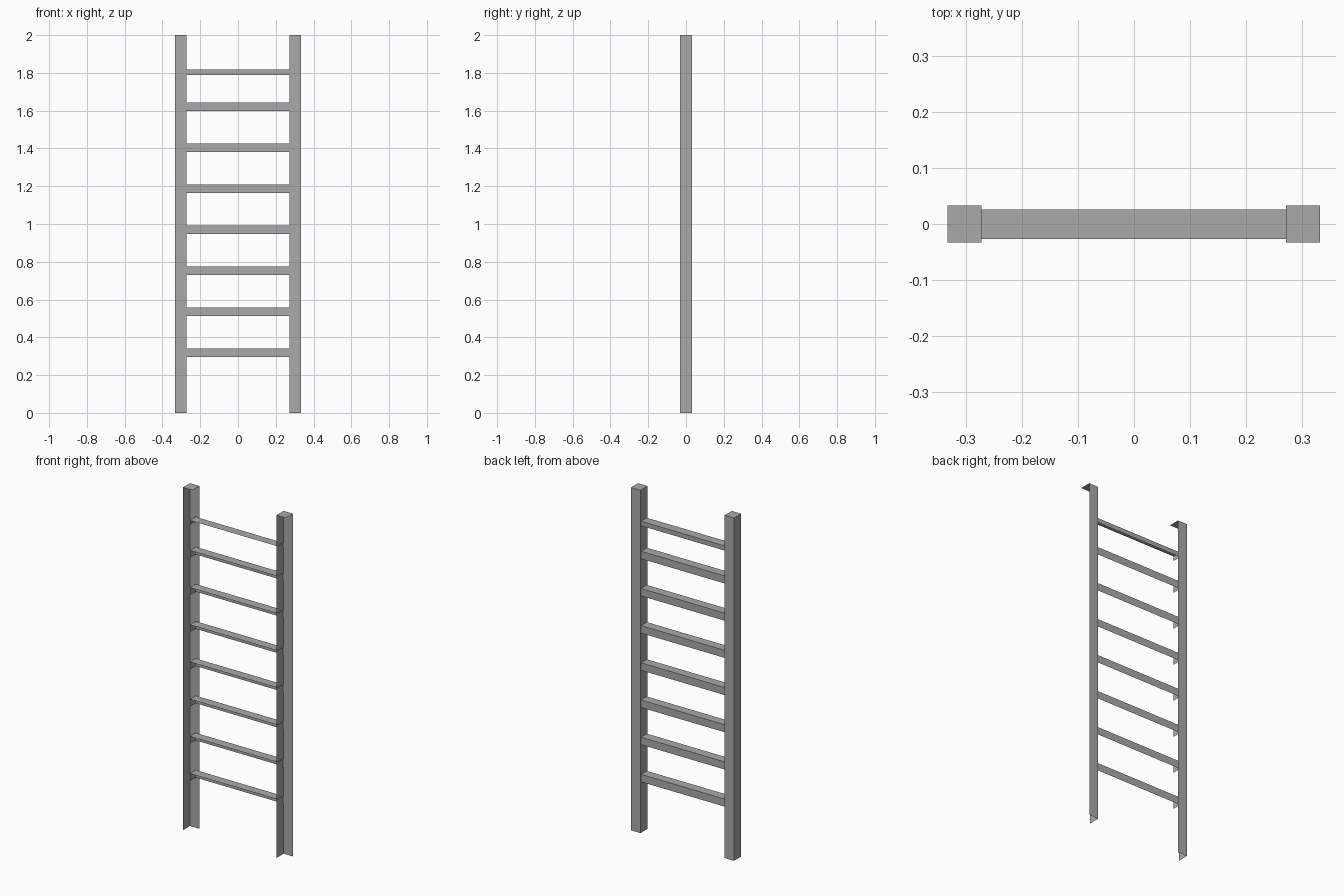
import bpy
import bmesh
from mathutils import Vector

default = bpy.data.objects.get("Cube")
if default:
    bpy.data.objects.remove(default, do_unlink=True)

# One plain grey for the whole ladder
grey = bpy.data.materials.new("plain_grey")
grey.use_nodes = True
colour = (0.4, 0.4, 0.4, 1)
grey.diffuse_color = colour
grey.node_tree.nodes["Principled BSDF"].inputs["Base Color"].default_value = colour


def open_box(name, low, high):
    """Box shell that keeps only its top, back and -x sides."""
    low, high = Vector(low), Vector(high)
    bm = bmesh.new()
    bmesh.ops.create_cube(bm, size=1)
    bm.normal_update()
    unwanted = [f for f in bm.faces
                if f.normal.x > 0.5 or f.normal.y < -0.5 or f.normal.z < -0.5]
    bmesh.ops.delete(bm, geom=unwanted, context='FACES')
    for v in bm.verts:
        v.co = (low + high) / 2 + v.co * (high - low)
    mesh = bpy.data.meshes.new(name)
    bm.to_mesh(mesh)
    bm.free()
    mesh.materials.append(grey)
    obj = bpy.data.objects.new(name, mesh)
    bpy.context.collection.objects.link(obj)
    return obj


# Upright rails
for side, x in (("right", -0.303), ("left", 0.302)):
    open_box(side + "_rail", (x - 0.0305, -0.033, 0), (x + 0.0305, 0.033, 2))

# Evenly spaced rungs
for i in range(7):
    top = 0.34 + 0.217 * i
    open_box(f"rung_{i + 1}", (-0.292, -0.027, top - 0.044), (0.274, 0.026, top))

# Thinner top rung
open_box("top_rung", (-0.292, -0.027, 1.79), (0.274, 0.026, 1.817))
